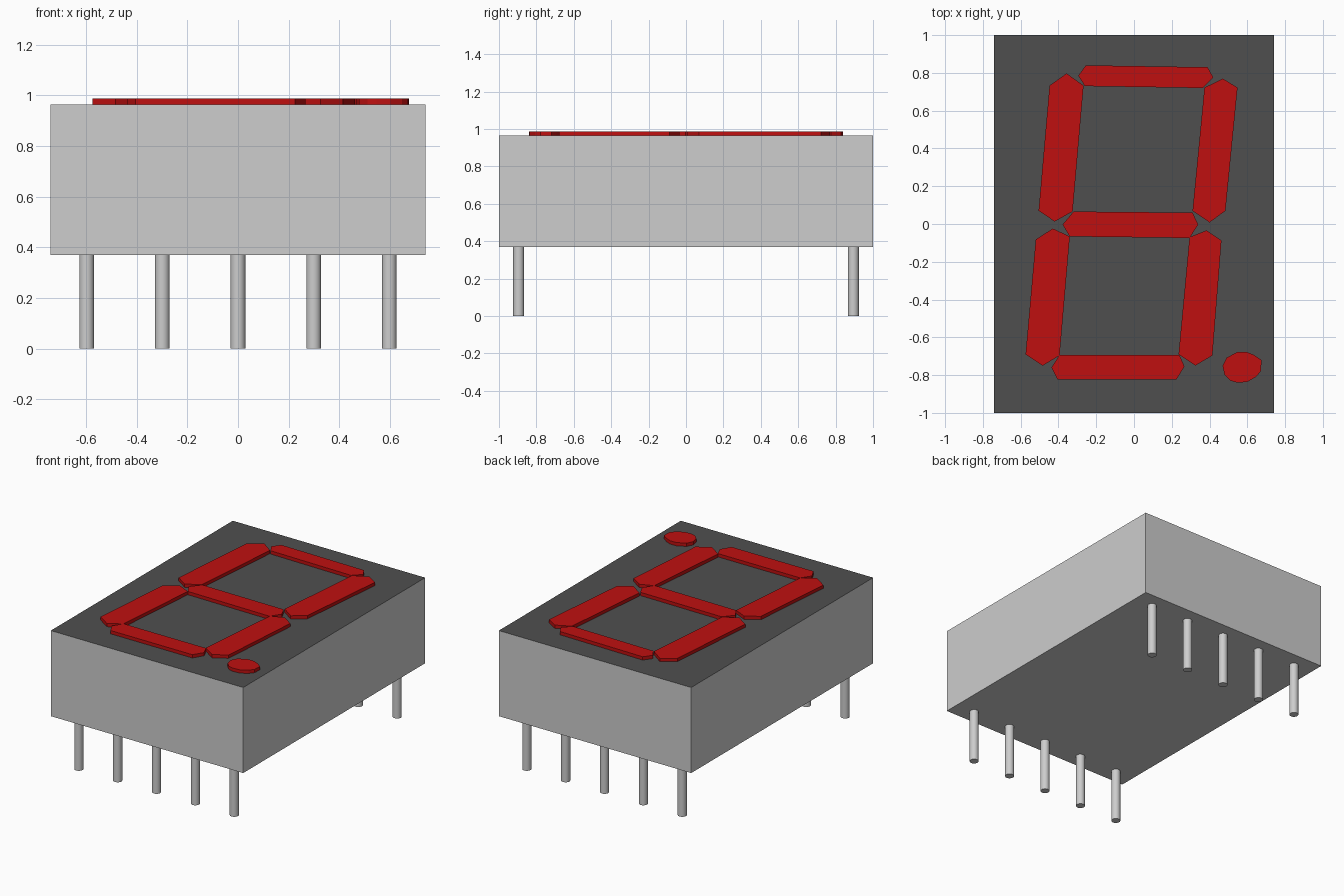
import bpy
import bmesh

if "Cube" in bpy.data.objects:
    bpy.data.objects.remove(bpy.data.objects["Cube"])


def material(name, rgb):
    m = bpy.data.materials.new(name)
    m.use_nodes = True
    m.diffuse_color = (*rgb, 1)
    m.node_tree.nodes["Principled BSDF"].inputs["Base Color"].default_value = (*rgb, 1)
    return m


GREY = material("light grey", (0.61, 0.61, 0.61))
DARK = material("dark grey", (0.078, 0.078, 0.078))
RED = material("red", (0.52, 0.005, 0.005))

BASE, TOP, LIT = 0.369, 0.964, 0.987   # heights of case underside, case face, segment tops


def plate(name, outline, z0, z1, mat):
    """Extrude a flat outline from z0 up to z1."""
    mesh = bpy.data.meshes.new(name)
    bm = bmesh.new()
    face = bm.faces.new([bm.verts.new((x, y, z0)) for x, y in outline])
    ext = bmesh.ops.extrude_face_region(bm, geom=[face])
    for v in ext["geom"]:
        if isinstance(v, bmesh.types.BMVert):
            v.co.z = z1
    bmesh.ops.recalc_face_normals(bm, faces=bm.faces[:])
    bm.to_mesh(mesh)
    bm.free()
    mesh.materials.append(mat)
    obj = bpy.data.objects.new(name, mesh)
    bpy.context.collection.objects.link(obj)
    return obj


# Case with a dark display face
case = plate("case", [(-0.74, -1), (0.74, -1), (0.74, 1), (-0.74, 1)], BASE, TOP, GREY)
case.data.materials.append(DARK)
for p in case.data.polygons:
    if p.normal.z > 0.5:
        p.material_index = 1

# Slanted bars of the digit and the decimal point
segments = {
    "segment_top": [(-.255, .84), (.39, .83), (.42, .775), (.365, .72), (-.26, .73), (-.295, .785)],
    "segment_upper_left": [(-.357, .797), (-.267, .733), (-.325, .066), (-.42, .013),
                           (-.505, .07), (-.447, .733)],
    "segment_upper_right": [(.47, .77), (.548, .722), (.484, .07), (.40, .008),
                            (.31, .07), (.373, .722)],
    "segment_middle": [(-.32, .066), (.31, .06), (.34, -.003), (.294, -.074),
                       (-.34, -.066), (-.378, -.003)],
    "segment_lower_left": [(-.43, -.024), (-.34, -.066), (-.394, -.696), (-.484, -.75),
                           (-.574, -.69), (-.52, -.082)],
    "segment_lower_right": [(.384, -.034), (.463, -.087), (.415, -.696), (.325, -.75),
                            (.236, -.69), (.294, -.07)],
    "segment_bottom": [(-.394, -.693), (.24, -.693), (.267, -.754), (.225, -.823),
                       (-.405, -.823), (-.437, -.76)],
    "decimal_point": [(.548, -.677), (.596, -.677), (.633, -.692), (.675, -.72), (.672, -.778),
                      (.648, -.808), (.6, -.836), (.548, -.84), (.511, -.83), (.479, -.798),
                      (.469, -.75), (.49, -.708)],
}
for name, outline in segments.items():
    plate(name, outline, TOP, LIT, RED)

# Two rows of five round pins
for row, y in (("front", -0.895), ("back", 0.895)):
    for i in range(5):
        bpy.ops.mesh.primitive_cylinder_add(vertices=24, radius=0.029, depth=BASE,
                                            location=((i - 2) * 0.299, y, BASE / 2))
        pin = bpy.context.object
        pin.name = f"{row}_pin_{i + 1}"
        pin.data.materials.append(GREY)
        bpy.ops.object.shade_smooth_by_angle()
